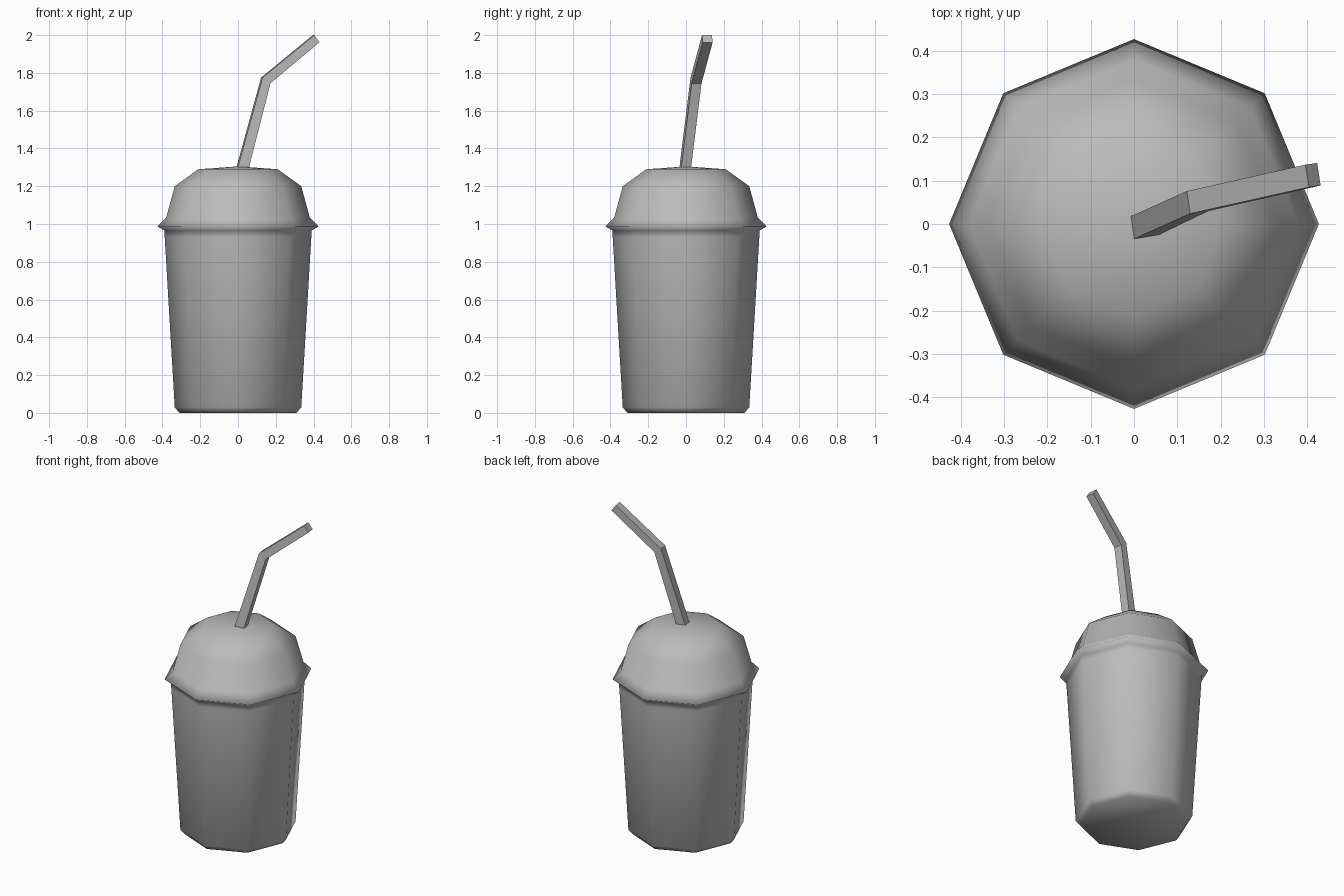
import bpy, bmesh
from math import cos, sin, pi
from mathutils import Vector

cube = bpy.data.objects.get("Cube")
if cube:
    bpy.data.objects.remove(cube, do_unlink=True)

grey = bpy.data.materials.new("plain grey")
grey.use_nodes = True
colour = (0.5, 0.5, 0.5, 1)
grey.diffuse_color = colour
grey.node_tree.nodes["Principled BSDF"].inputs["Base Color"].default_value = colour


def finish(name, bm, smooth):
    bmesh.ops.recalc_face_normals(bm, faces=bm.faces)
    for f in bm.faces:
        f.smooth = smooth
    mesh = bpy.data.meshes.new(name)
    bm.to_mesh(mesh)
    bm.free()
    mesh.materials.append(grey)
    obj = bpy.data.objects.new(name, mesh)
    bpy.context.collection.objects.link(obj)
    return obj


def bridge(bm, a, b):
    n = len(a)
    for i in range(n):
        j = (i + 1) % n
        bm.faces.new((a[i], a[j], b[j], b[i]))


# Cup, flared rim and domed lid: one eight-sided lathe
def lathe(name, profile, top, sides=8):
    bm = bmesh.new()
    rings = [[bm.verts.new((r * cos(2 * pi * i / sides), r * sin(2 * pi * i / sides), z))
              for i in range(sides)] for r, z in profile]
    for a, b in zip(rings, rings[1:]):
        bridge(bm, a, b)
    bm.faces.new(rings[0])
    tip = bm.verts.new((0, 0, top))
    last = rings[-1]
    for i in range(sides):
        bm.faces.new((last[i], last[(i + 1) % sides], tip))
    return finish(name, bm, True)


lathe("cup_and_lid", [(0.31, 0), (0.335, 0.03), (0.388, 0.93), (0.39, 0.965),
                      (0.427, 0.988), (0.38, 1.035), (0.335, 1.2), (0.21, 1.29)], 1.305)

# Bent square straw: upper and lower edge of each section, widened sideways
side = Vector((-0.004, 0.026, 0))
sections = [((-0.007, -0.01, 1.29), (0.052, 0, 1.29)),
            ((0.126, 0.05, 1.775), (0.168, 0.056, 1.745)),
            ((0.4, 0.111, 2.0), (0.427, 0.115, 1.962))]
bm = bmesh.new()
rings = []
for upper, lower in sections:
    u, w = Vector(upper), Vector(lower)
    rings.append([bm.verts.new(p) for p in (u + side, u - side, w - side, w + side)])
for a, b in zip(rings, rings[1:]):
    bridge(bm, a, b)
bm.faces.new(rings[0])
bm.faces.new(rings[-1])
finish("straw", bm, False)
